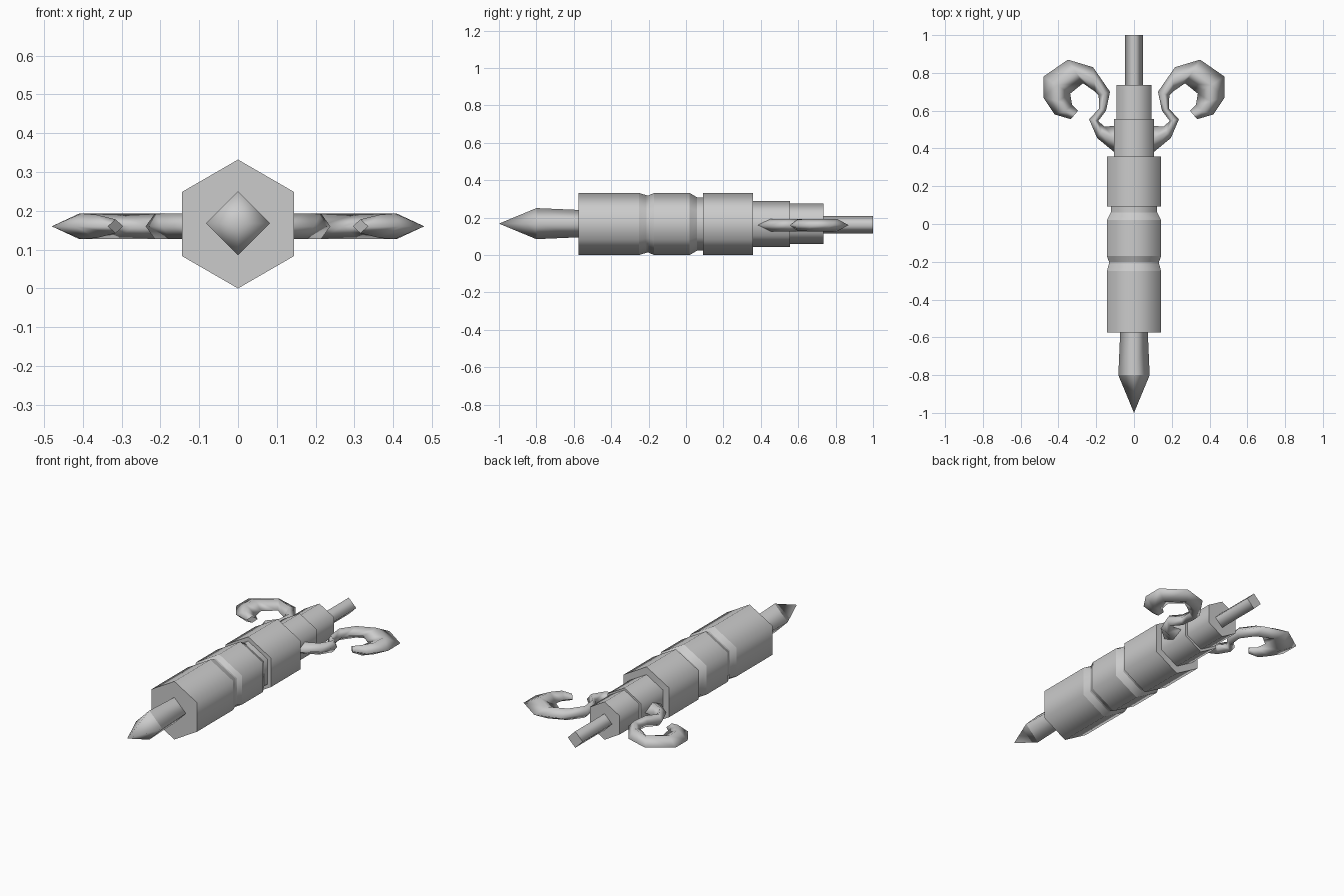
import bpy, bmesh, math

if "Cube" in bpy.data.objects:
    bpy.data.objects.remove(bpy.data.objects["Cube"])

metal = bpy.data.materials.new("light_grey_metal")
metal.diffuse_color = (0.6, 0.6, 0.6, 1)
metal.use_nodes = True
metal.node_tree.nodes["Principled BSDF"].inputs["Base Color"].default_value = metal.diffuse_color


def skin(name, rings, tip=None, sharp_rings=()):
    """Bridge equal rings of points along a part; cap the ends or close to a tip."""
    bm = bmesh.new()
    loops = [[bm.verts.new(p) for p in r] for r in rings]
    n = len(loops[0])
    for a, b in zip(loops, loops[1:]):
        for i in range(n):
            j = (i + 1) % n
            bm.faces.new((a[i], a[j], b[j], b[i])).smooth = True
    if tip:
        t = bm.verts.new(tip)
        for i in range(n):
            bm.faces.new((loops[-1][i], loops[-1][(i + 1) % n], t)).smooth = True
    ends = [0] if tip else [0, len(loops) - 1]
    for e in ends:
        bm.faces.new(loops[e])
    # crisp edges around caps and steps
    for k in set(ends) | set(sharp_rings):
        for i in range(n):
            edge = bm.edges.get((loops[k][i], loops[k][(i + 1) % n]))
            if edge:
                edge.smooth = False
    bmesh.ops.recalc_face_normals(bm, faces=bm.faces)
    me = bpy.data.meshes.new(name)
    bm.to_mesh(me)
    bm.free()
    me.materials.append(metal)
    ob = bpy.data.objects.new(name, me)
    bpy.context.collection.objects.link(ob)
    return ob


def prism(name, sides, cz, profile, tip=None):
    """Part along y with a corner pointing up; profile is (y, radius)."""
    rings = []
    for y, r in profile:
        ang = [math.pi / 2 + 2 * math.pi * i / sides for i in range(sides)]
        rings.append([(r * math.cos(a), y, cz + r * math.sin(a)) for a in ang])
    return skin(name, rings, tip, range(len(profile)))


# Hexagonal barrel with two grooves
prism("barrel", 6, 0.166, [
    (-0.575, 0.166), (-0.25, 0.166), (-0.21, 0.153), (-0.20, 0.153),
    (-0.17, 0.166), (0.02, 0.166), (0.06, 0.142), (0.092, 0.142),
    (0.092, 0.166), (0.357, 0.166)])

# Stepped rear collars
prism("front_collar", 6, 0.166, [(0.35, 0.122), (0.557, 0.122)])
prism("rear_collar", 6, 0.168, [(0.55, 0.108), (0.735, 0.108)])

# Square tail rod and pointed nose
prism("tail_rod", 4, 0.162, [(0.73, 0.047), (1.0, 0.047)])
prism("nose_spike", 4, 0.168, [(-0.57, 0.073), (-0.80, 0.083)], (0, -1, 0.168))

# Curled hooks: (edge a x, y, edge b x, y, half height)
HOOK = [
    (0.06, 0.37, 0.06, 0.53, 0.033),
    (0.11, 0.385, 0.105, 0.52, 0.033),
    (0.195, 0.455, 0.155, 0.515, 0.033),
    (0.238, 0.555, 0.19, 0.545, 0.033),
    (0.185, 0.61, 0.148, 0.60, 0.033),
    (0.187, 0.68, 0.127, 0.70, 0.033),
    (0.205, 0.70, 0.217, 0.83, 0.033),
    (0.27, 0.745, 0.35, 0.87, 0.033),
    (0.338, 0.69, 0.48, 0.78, 0.033),
    (0.328, 0.63, 0.48, 0.67, 0.033),
    (0.31, 0.613, 0.42, 0.58, 0.03),
    (0.296, 0.60, 0.335, 0.555, 0.018),
]
for side, s in (("right", 1), ("left", -1)):
    rings = []
    for ax, ay, bx, by, h in HOOK:
        mx, my = s * (ax + bx) / 2, (ay + by) / 2
        rings.append([(s * ax, ay, 0.16), (mx, my, 0.16 + h),
                      (s * bx, by, 0.16), (mx, my, 0.16 - h)])
    skin(side + "_hook", rings)
